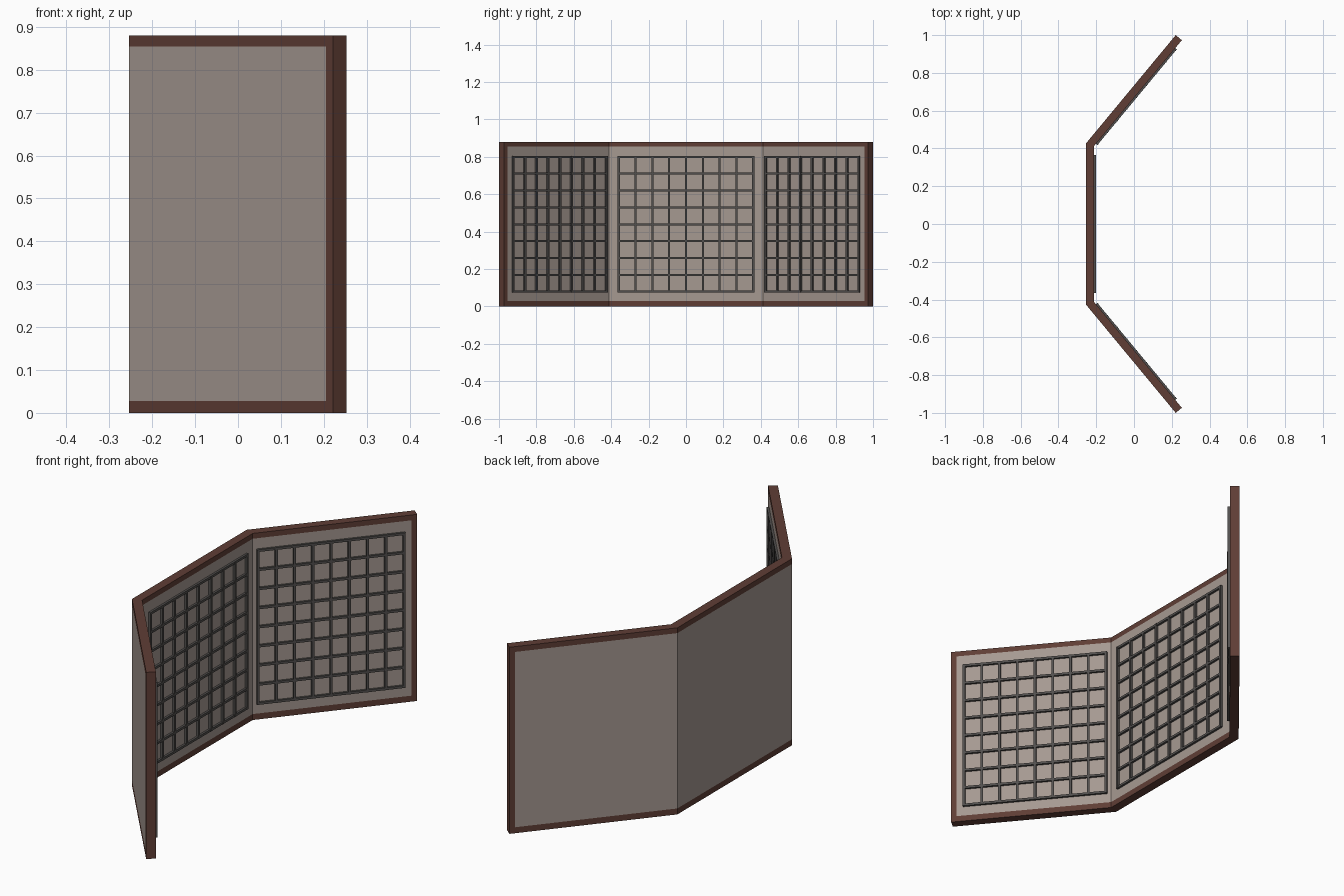
import bpy, bmesh, math
from mathutils import Vector, Matrix

if "Cube" in bpy.data.objects:
    bpy.data.objects.remove(bpy.data.objects["Cube"])

H, T, RIM = 0.88, 0.042, 0.025          # height, thickness, frame width
BAR, PROUD, CELLS = 0.011, 0.011, 8     # lattice bar width, depth, cells per side


def material(name, rgb):
    m = bpy.data.materials.new(name)
    m.diffuse_color = (*rgb, 1)
    m.use_nodes = True
    m.node_tree.nodes["Principled BSDF"].inputs["Base Color"].default_value = m.diffuse_color
    return m


WOOD = material("dark_wood", (0.115, 0.048, 0.036))
CLOTH = material("grey_panel", (0.38, 0.32, 0.285))
SLAT = material("slat_grey", (0.085, 0.08, 0.077))


def finish(name, bm, mat):
    bmesh.ops.recalc_face_normals(bm, faces=bm.faces)
    me = bpy.data.meshes.new(name)
    bm.to_mesh(me)
    bm.free()
    me.materials.append(mat)
    ob = bpy.data.objects.new(name, me)
    bpy.context.collection.objects.link(ob)
    return ob


def prism(name, plan, z0, z1, mat):
    """Extrude a plan outline from z0 to z1."""
    bm = bmesh.new()
    f = bm.faces.new([bm.verts.new((x, y, z0)) for x, y in plan])
    up = bmesh.ops.extrude_face_region(bm, geom=[f])["geom"]
    bmesh.ops.translate(bm, vec=(0, 0, z1 - z0),
                        verts=[v for v in up if isinstance(v, bmesh.types.BMVert)])
    return finish(name, bm, mat)


# Plan of the folded screen: outer line and mitred inner line
fold, tip = Vector((-0.254, 0.427)), Vector((0.221, 1.0))
along = (tip - fold).normalized()
inward = Vector((along.y, -along.x))
half_turn = (math.pi / 2 - math.atan2(along.y, along.x)) / 2
fold_in = fold + Vector((T, -T * math.tan(half_turn)))
tip_in = tip + inward * T
stile, stile_in = tip - along * RIM, tip_in - along * RIM


def flip(p):
    return Vector((p.x, -p.y))


# Top and bottom rails follow every leaf
wing = [fold, tip, tip_in, fold_in]
centre = [fold, fold_in, flip(fold_in), flip(fold)]
for label, z0, z1 in (("bottom", 0, RIM + 0.003), ("top", H - RIM, H)):
    prism(label + "_rail_centre", centre, z0, z1, WOOD)
    prism(label + "_rail_left", wing, z0, z1, WOOD)
    prism(label + "_rail_right", [flip(p) for p in wing], z0, z1, WOOD)

# Panels and the end stiles of the wings
lo, hi = RIM + 0.003, H - RIM
prism("panel_centre", centre, lo, hi, CLOTH)
for side, f in (("left", lambda p: p), ("right", flip)):
    prism("panel_" + side, [f(p) for p in (fold, stile, stile_in, fold_in)], lo, hi, CLOTH)
    prism("end_stile_" + side, [f(p) for p in (stile, tip, tip_in, stile_in)], lo, hi, WOOD)


def lattice(name, a, b, normal):
    """Square lattice of slats on the inner face between plan points a and b."""
    z0, z1 = 0.073, 0.805
    d = b - a
    length = d.length
    u = d / length
    frame = Matrix(((u.x, normal.x, 0, a.x), (u.y, normal.y, 0, a.y),
                    (0, 0, 1, 0), (0, 0, 0, 1)))
    bm = bmesh.new()

    def slat(cx, cz, sx, sz, depth):
        m = frame @ Matrix.Translation((cx, depth / 2, cz)) @ Matrix.Diagonal((sx, depth, sz, 1))
        bmesh.ops.create_cube(bm, size=1, matrix=m)

    for i in range(CELLS + 1):
        t = i / CELLS
        slat(BAR / 2 + t * (length - BAR), (z0 + z1) / 2, BAR, z1 - z0, PROUD)
        slat(length / 2, z0 + BAR / 2 + t * (z1 - z0 - BAR), length, BAR, PROUD - 0.001)
    finish(name, bm, SLAT)


# Lattices on the three inner faces
lattice("lattice_centre", Vector((fold_in.x, -0.365)), Vector((fold_in.x, 0.365)), Vector((1, 0)))
a, b = fold_in + along * 0.017, fold_in + along * 0.675
lattice("lattice_left", a, b, inward)
lattice("lattice_right", flip(a), flip(b), flip(inward))
